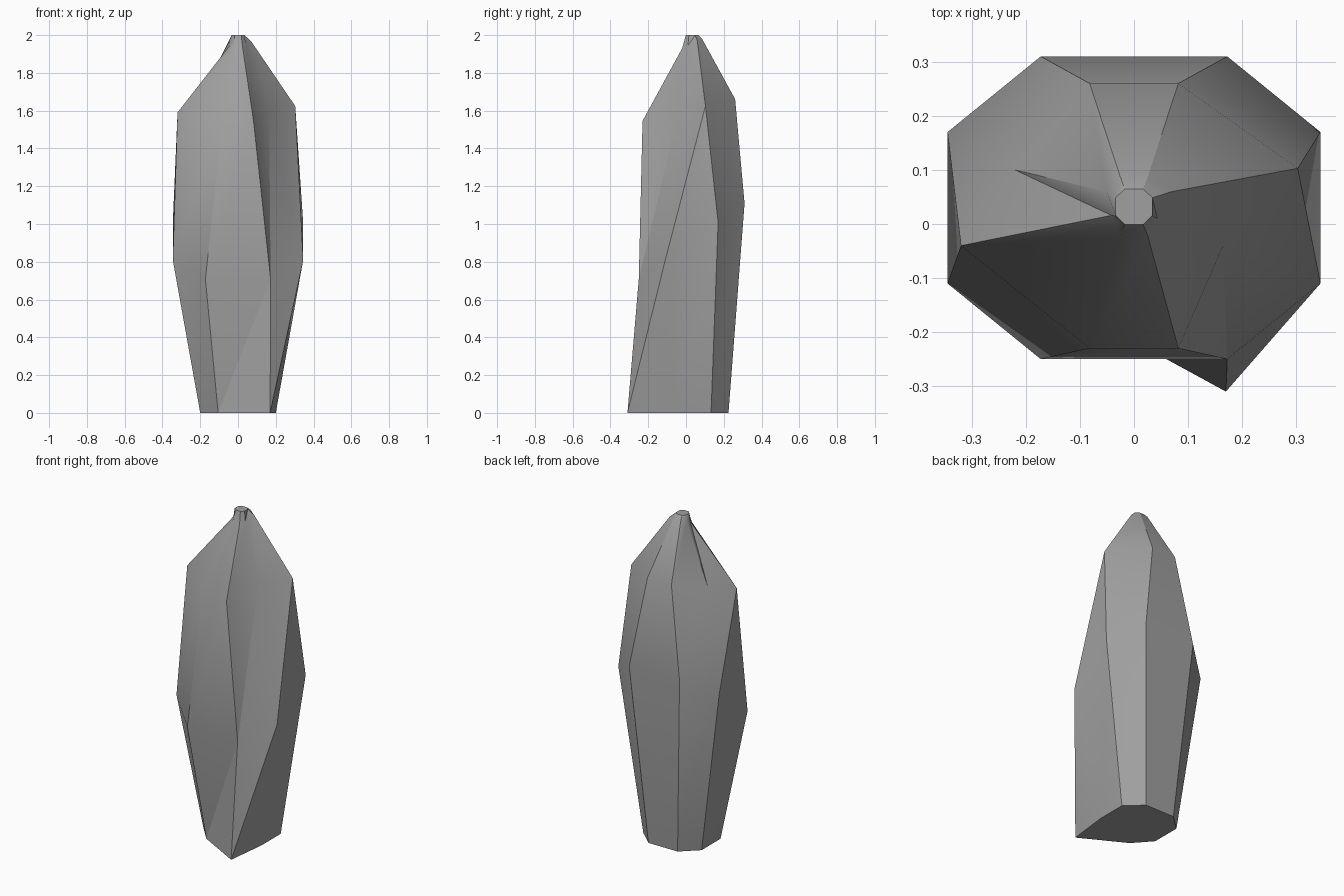
import bpy
import bmesh
from math import radians

cube = bpy.data.objects.get("Cube")
if cube:
    bpy.data.objects.remove(cube, do_unlink=True)


def octagon(width, depth, middle, height, tilt=0.0, moved=None):
    """Eight-sided ring, anticlockwise from the front left corner, on a tilted plane."""
    half = [(width / 2, -depth), (width, -depth / 2), (width, depth / 2), (width / 2, depth)]
    points = half + [(-x, y) for x, y in reversed(half)]
    points = [(x, y + middle) for x, y in points]
    for index, point in (moved or {}).items():
        points[index] = point
    return [(x, y, height + tilt * y) for x, y in points]


# Cross-sections from the foot to the tip; some corners are chipped or pulled out
rings = [
    octagon(0.2, 0.185, 0.04, 0, moved={0: (0.17, -0.31), 7: (-0.105, -0.16)}),
    octagon(0.345, 0.28, 0.03, 0.887, 0.714),
    octagon(0.164, 0.245, 0.015, 1.6, 0.235,
            {1: (0.165, -0.04), 2: (0.303, 0.103), 5: (-0.22, 0.1), 6: (-0.32, -0.04)}),
    octagon(0.05, 0.053, 0.033, 1.94, 0.45,
            {1: (0.043, 0.01), 2: (0.07, 0.06), 6: (-0.042, 0.016)}),
    octagon(0.034, 0.033, 0.032, 2),
]

# Crystal body: bridge the rings with triangles, then cap both ends
bm = bmesh.new()
loops = [[bm.verts.new(point) for point in ring] for ring in rings]
for lower, upper in zip(loops, loops[1:]):
    for i in range(8):
        j = (i + 1) % 8
        bm.faces.new((lower[i], lower[j], upper[j]))
        bm.faces.new((lower[i], upper[j], upper[i]))
bm.faces.new(reversed(loops[0]))
bm.faces.new(loops[-1])
bmesh.ops.recalc_face_normals(bm, faces=bm.faces)

mesh = bpy.data.meshes.new("crystal")
bm.to_mesh(mesh)
bm.free()
crystal = bpy.data.objects.new("crystal", mesh)
bpy.context.collection.objects.link(crystal)

# Plain grey stone
grey = bpy.data.materials.new("stone grey")
grey.use_nodes = True
colour = (0.35, 0.35, 0.35, 1)
grey.diffuse_color = colour
grey.node_tree.nodes["Principled BSDF"].inputs["Base Color"].default_value = colour
mesh.materials.append(grey)

# Soft shading over shallow edges only
bpy.ops.object.select_all(action="DESELECT")
crystal.select_set(True)
bpy.context.view_layer.objects.active = crystal
bpy.ops.object.shade_smooth_by_angle(angle=radians(30))
